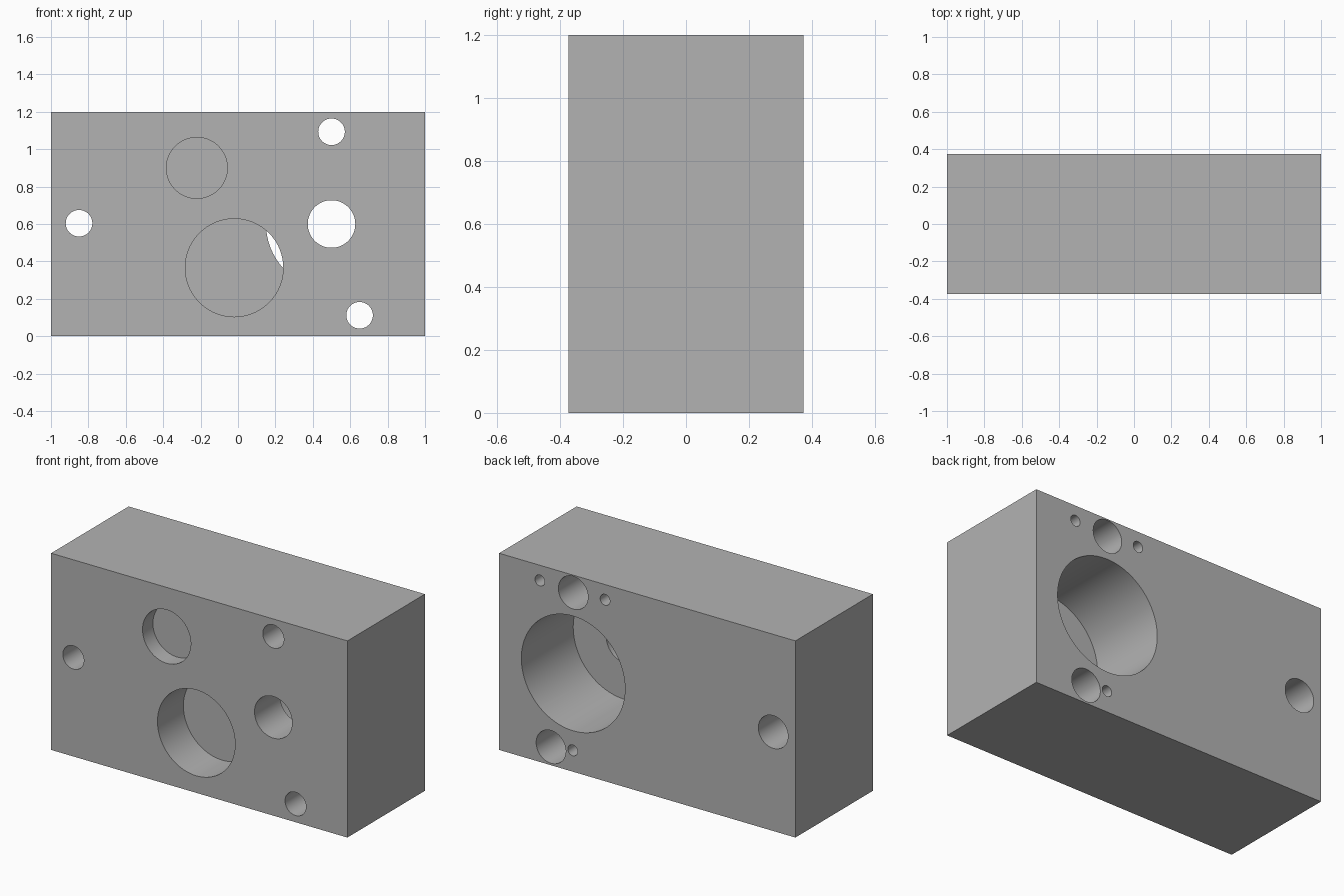
import bpy, bmesh
from math import radians
from mathutils import Matrix

cube = bpy.data.objects.get("Cube")
if cube:
    bpy.data.objects.remove(cube, do_unlink=True)

WIDTH, DEPTH, HEIGHT = 2.0, 0.747, 1.2
FRONT, BACK = -DEPTH / 2, DEPTH / 2
OVER = 0.05

grey = bpy.data.materials.new("machined_grey")
grey.use_nodes = True
colour = (0.45, 0.45, 0.45, 1)
grey.diffuse_color = colour
grey.node_tree.nodes["Principled BSDF"].inputs["Base Color"].default_value = colour


def make_object(name, bm):
    mesh = bpy.data.meshes.new(name)
    bm.to_mesh(mesh)
    bm.free()
    mesh.materials.append(grey)
    obj = bpy.data.objects.new(name, mesh)
    bpy.context.collection.objects.link(obj)
    return obj


# Rectangular block
bm = bmesh.new()
bmesh.ops.create_cube(bm, size=1, matrix=Matrix.Translation((0, 0, HEIGHT / 2))
                      @ Matrix.Diagonal((WIDTH, DEPTH, HEIGHT, 1)))
block = make_object("drilled_block", bm)
bpy.context.view_layer.objects.active = block
block.select_set(True)


def drill(x, z, radius, y0, y1):
    """Cut a round hole along y between two depths."""
    bm = bmesh.new()
    place = Matrix.Translation((x, (y0 + y1) / 2, z)) @ Matrix.Rotation(radians(90), 4, "X")
    bmesh.ops.create_cone(bm, cap_ends=True, segments=96, radius1=radius,
                          radius2=radius, depth=y1 - y0, matrix=place)
    cutter = make_object("hole_cutter", bm)
    cutter.hide_render = True
    mod = block.modifiers.new("hole", "BOOLEAN")
    mod.operation, mod.solver, mod.object = "DIFFERENCE", "EXACT", cutter
    bpy.ops.object.modifier_apply(modifier=mod.name)
    bpy.data.objects.remove(cutter, do_unlink=True)


def drill_front(x, z, radius, depth):
    drill(x, z, radius, FRONT - OVER, FRONT + depth)


def drill_back(x, z, radius, depth):
    drill(x, z, radius, BACK - depth, BACK + OVER)


# Main bore from the back, with its narrower shaft hole through the front
drill_back(0.5, 0.6, 0.35, 0.5)
drill_front(0.5, 0.6, 0.127, 0.35)

# Blind pockets in the front
drill_front(-0.02, 0.366, 0.262, 0.25)
drill_front(-0.22, 0.9, 0.163, 0.1)

# Through bolt holes, counterbored from the back
for x, z in ((-0.85, 0.604), (0.5, 1.093), (0.65, 0.112)):
    drill(x, z, 0.071, FRONT - OVER, BACK + OVER)
    drill_back(x, z, 0.1, 0.5)

# Small screw holes in the back
for x, z in ((0.725, 1.107), (0.285, 1.107), (0.503, 0.13)):
    drill_back(x, z, 0.033, 0.25)

bpy.ops.object.shade_smooth_by_angle(angle=radians(30))
